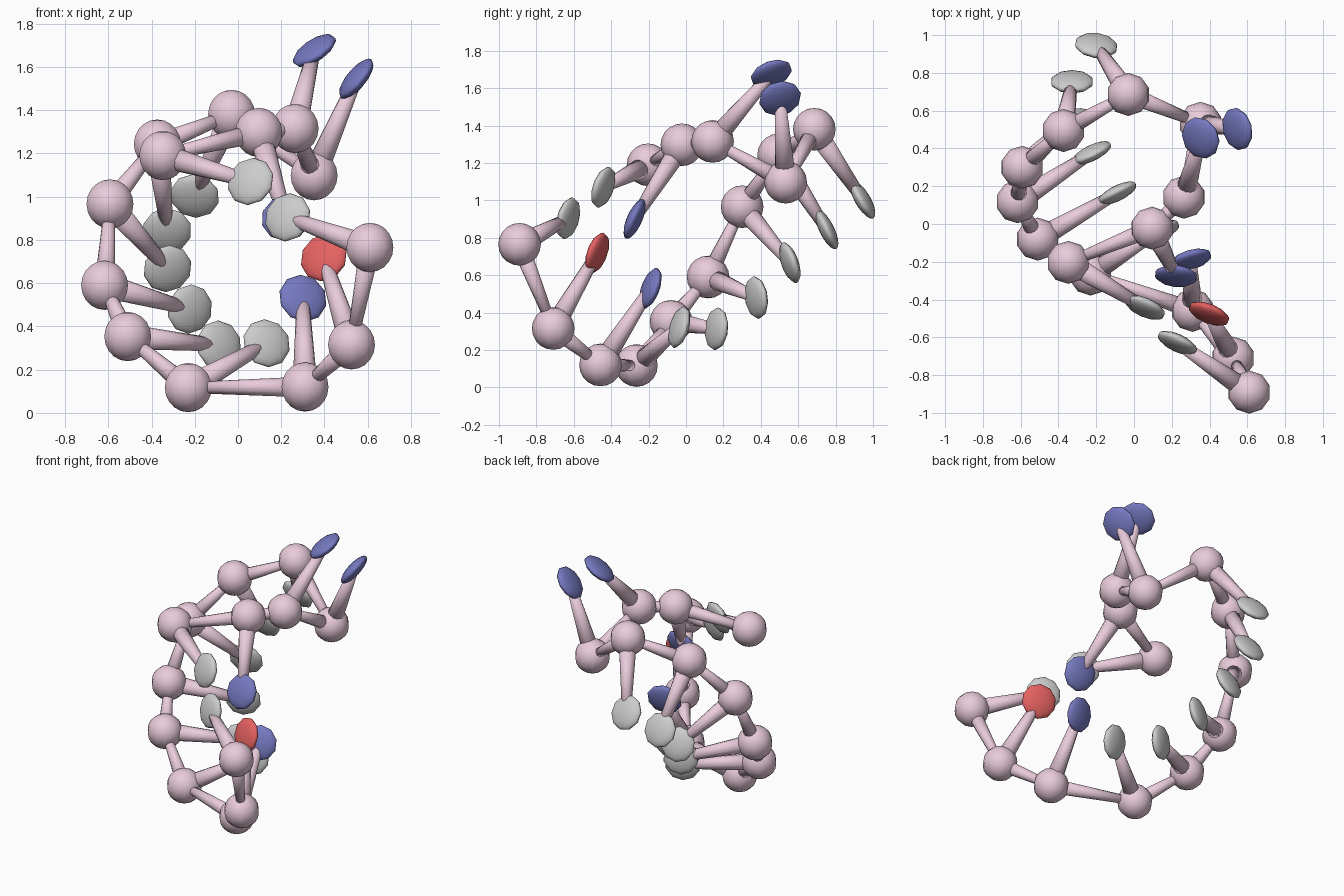
import bpy
from mathutils import Vector

if "Cube" in bpy.data.objects:
    bpy.data.objects.remove(bpy.data.objects["Cube"])


def material(name, rgb):
    m = bpy.data.materials.new(name)
    m.diffuse_color = (*rgb, 1)
    m.use_nodes = True
    m.node_tree.nodes["Principled BSDF"].inputs["Base Color"].default_value = m.diffuse_color
    return m


PINK = material("pink", (0.82, 0.60, 0.71))
BLUE = material("blue", (0.18, 0.19, 0.53))
RED = material("red", (0.78, 0.12, 0.12))
GREY = None


def finish(name, mat):
    ob = bpy.context.object
    ob.name = name
    if mat:
        ob.data.materials.append(mat)
    bpy.ops.object.shade_smooth()
    return ob


def ball(name, pos, scale, mat, axis=None):
    bpy.ops.mesh.primitive_uv_sphere_add(segments=10, ring_count=10, radius=1, location=pos)
    ob = finish(name, mat)
    ob.scale = scale
    if axis:
        ob.rotation_euler = Vector(axis).to_track_quat('Z', 'Y').to_euler()


def taper(name, a, b, r1, r2, mat):
    a, b = Vector(a), Vector(b)
    d = b - a
    bpy.ops.mesh.primitive_cone_add(vertices=12, radius1=r1, radius2=r2, depth=d.length,
                                    location=(a + b) / 2,
                                    rotation=d.to_track_quat('Z', 'Y').to_euler())
    finish(name, mat)


# Each unit: backbone ball centre, disc centre, disc normal, disc colour
units = [
    ((.61, -.89, .765), (.23, -.63, .904), (.42, .9, -.24), GREY),
    ((.525, -.71, .315), (.397, -.475, .718), (.4, 1, -.36), RED),
    ((.31, -.457, .12), (.30, -.19, .53), (-.3, 1, -.36), BLUE),
    ((-.23, -.265, .117), (.132, -.036, .322), (-.35, 1, -.29), GREY),
    ((-.51, -.08, .353), (-.088, .163, .313), (-.45, .9, -.09), GREY),
    ((-.617, .118, .59), (-.223, .376, .48), (-.44, .9, .13), GREY),
    ((-.592, .30, .966), (-.326, .555, .667), (-.22, .9, .32), GREY),
    ((-.373, .495, 1.243), (-.328, .753, .843), (0, .9, .44), GREY),
    ((-.03, .686, 1.38), (-.20, .945, 1.003), (.14, 1, .58), GREY),
    ((.352, .533, 1.097), (.547, .503, 1.545), (.77, .2, -.63), BLUE),
    ((.264, .142, 1.315), (.353, .456, 1.676), (.55, .32, -.84), BLUE),
    ((.096, -.022, 1.297), (.222, -.275, .90), (.1, 1, -.44), BLUE),
    ((-.348, -.203, 1.19), (.058, -.442, 1.07), (.4, .92, -.32), GREY),
]

for i, (pos, disc, normal, colour) in enumerate(units, 1):
    # Backbone ball, stalk and flattened disc
    ball(f"backbone_ball_{i}", pos, (.114, .114, .114), PINK)
    taper(f"stalk_{i}", pos, disc, .058, .029, PINK)
    ball(f"base_disc_{i}", disc, (.115, .115, .04), colour, normal)
    # Tapered link to the next ball in the chain
    if i < len(units):
        taper(f"backbone_link_{i}", pos, units[i][0], .048, .025, PINK)
